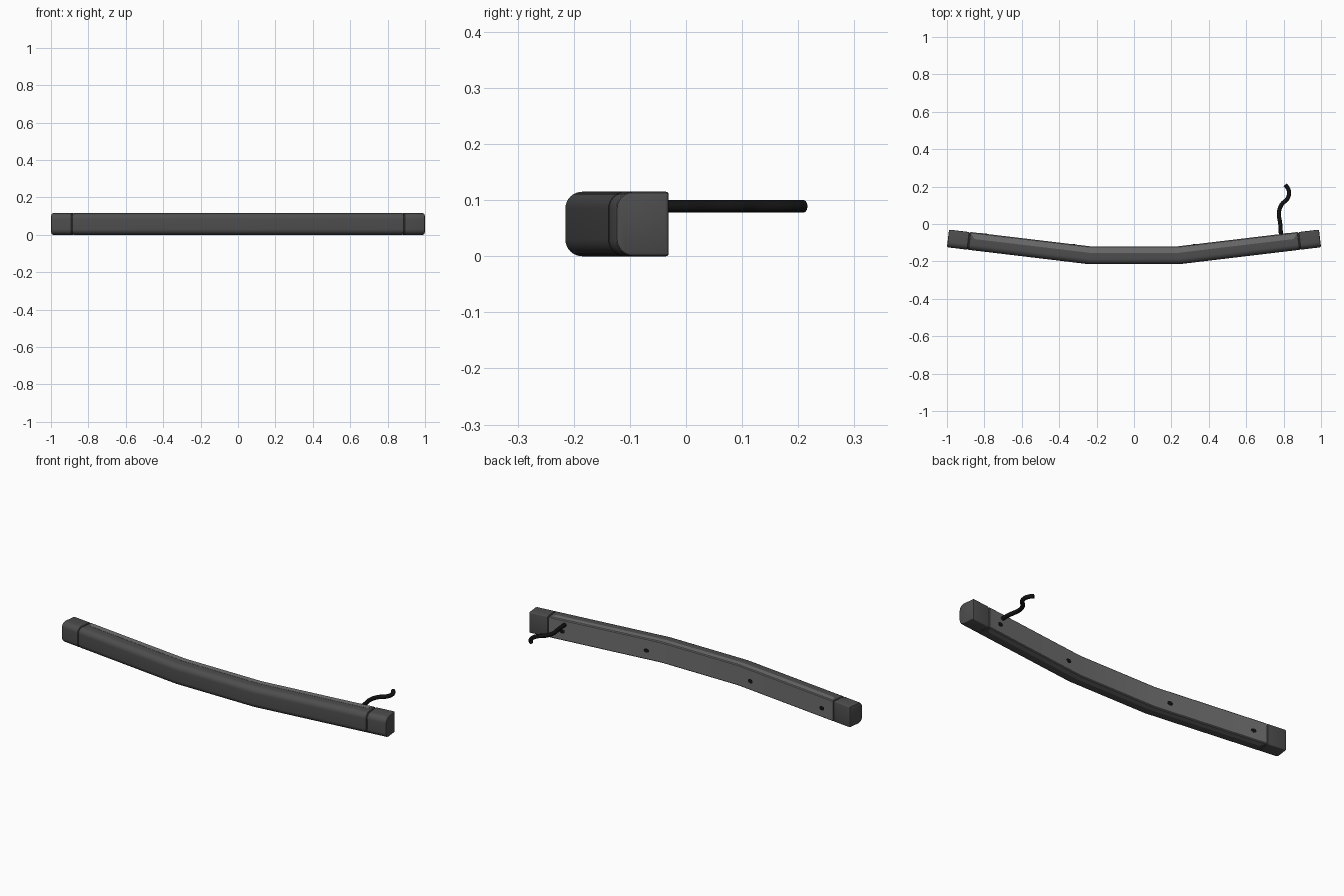
import bpy, bmesh, math
from mathutils import Vector

if "Cube" in bpy.data.objects:
    bpy.data.objects.remove(bpy.data.objects["Cube"])

BEND, END = 0.235, 0.989           # back-line stations along x
SLOPE = 0.09 / (END - BEND)
ANG = math.atan(SLOPE)


def material(name, v):
    m = bpy.data.materials.new(name)
    m.diffuse_color = (v, v, v, 1)
    m.use_nodes = True
    m.node_tree.nodes["Principled BSDF"].inputs["Base Color"].default_value = m.diffuse_color
    return m


DARK = material("dark grey plastic", 0.075)
LIGHT = material("mid grey metal", 0.16)
BLACK = material("black rubber", 0.006)


def frame(x):
    """Back-line point and forward direction (mitred at the bends)."""
    s = 1 if x > 0 else -1
    ax = abs(x)
    y = -0.12 + max(0, ax - BEND) * SLOPE
    if abs(ax - BEND) < 1e-6:
        a, k = ANG / 2, 1 / math.cos(ANG / 2)
    else:
        a, k = (ANG if ax > BEND else 0), 1
    return Vector((x, y, 0)), Vector((s * math.sin(a), -math.cos(a), 0)) * k


def profile(inset=0.0):
    """Rounded section (depth, z): tight corners behind, soft ones in front."""
    d0, d1, z0, z1 = inset, 0.095 - inset, inset, 0.115 - inset
    pts = []
    for cx, cz, r, start in ((d0, z0, .005, 180), (d1, z0, .03, 270),
                             (d1, z1, .03, 0), (d0, z1, .005, 90)):
        r = max(r - inset, 0.001)
        ox = cx + r if cx == d0 else cx - r
        oz = cz + r if cz == z0 else cz - r
        n = 8 if r > 0.01 else 3
        for i in range(n + 1):
            t = math.radians(start + 90 * i / n)
            pts.append((ox + r * math.cos(t), oz + r * math.sin(t)))
    return pts


def finish(name, bm, mat):
    bmesh.ops.recalc_face_normals(bm, faces=bm.faces)
    me = bpy.data.meshes.new(name)
    bm.to_mesh(me)
    bm.free()
    me.materials.append(mat)
    ob = bpy.data.objects.new(name, me)
    bpy.context.collection.objects.link(ob)
    bpy.ops.object.select_all(action='DESELECT')
    ob.select_set(True)
    bpy.context.view_layer.objects.active = ob
    bpy.ops.object.shade_smooth_by_angle(angle=math.radians(35))
    return ob


def sweep(name, sections, mat):
    """Loft closed sections given as lists of (x station, depth, z)."""
    bm = bmesh.new()
    rings = []
    for sec in sections:
        ring = []
        for x, d, z in sec:
            p, n = frame(x)
            ring.append(bm.verts.new(p + n * d + Vector((0, 0, z))))
        rings.append(ring)
    for a, b in zip(rings, rings[1:]):
        for i in range(len(a)):
            j = (i + 1) % len(a)
            bm.faces.new((a[i], a[j], b[j], b[i]))
    bm.faces.new(rings[0])
    bm.faces.new(rings[-1])
    return finish(name, bm, mat)


def section(x, inset):
    return [(x, d, z) for d, z in profile(inset)]


# main cover, bent in two places
sweep("main_cover", [section(x, i) for x, i in (
    (-.876, .003), (-.873, 0), (-BEND, 0), (BEND, 0), (.873, 0), (.876, .003))], DARK)

# end caps with softened edges, and the recessed joints behind them
for s, side in ((-1, "left"), (1, "right")):
    sweep(side + "_end_cap", [section(s * x, i) for x, i in (
        (.879, .003), (.882, 0), (.982, 0), (.987, .002), (END, .006))], DARK)
    sweep(side + "_joint", [section(s * x, .004) for x in (.87, .885)], DARK)

# back bracket: a thin skin wrapped round the rear, with slanted ends
E = 0.0008
outline = [(.034, .115 + E), (.004, .115 + E), (-E, .111), (-E, .004),
           (.004, -E), (.034, -E), (.034, .001), (.006, .001),
           (.002, .006), (.002, .109), (.006, .114), (.034, .114)]
sweep("back_bracket", [[(x - math.copysign(max(d, 0) * .7, x) * (abs(x) > BEND), d, z)
                        for d, z in outline] for x in (-.874, -BEND, BEND, .874)], LIGHT)

# oval mounting slots on the back
for k, x in enumerate((-.80, -.32, .32, .80)):
    bm = bmesh.new()
    p, n = frame(x)
    along = Vector((-n.y, n.x, 0))
    rings = []
    for depth in (.001, -.002):
        rings.append([bm.verts.new(p + n * depth + along * (.016 * math.cos(t))
                                   + Vector((0, 0, .05 + .011 * math.sin(t))))
                      for t in (math.tau * i / 20 for i in range(20))])
    a, b = rings
    for i in range(20):
        j = (i + 1) % 20
        bm.faces.new((a[i], a[j], b[j], b[i]))
    bm.faces.new(a)
    bm.faces.new(b)
    finish("mounting_slot_%d" % (k + 1), bm, BLACK)

# wavy cable leaving the back near the right end
cu = bpy.data.curves.new("cable", 'CURVE')
cu.dimensions = '3D'
cu.bevel_depth = 0.011
cu.bevel_resolution = 4
cu.use_fill_caps = True
cu.resolution_u = 8
path = ((.786, -.07), (.782, 0), (.775, .06), (.79, .105), (.82, .135),
        (.829, .165), (.823, .19), (.808, .21))
sp = cu.splines.new('BEZIER')
sp.bezier_points.add(len(path) - 1)
for bp, (x, y) in zip(sp.bezier_points, path):
    bp.co = (x, y, .089)
    bp.handle_left_type = bp.handle_right_type = 'AUTO'
cu.materials.append(BLACK)
cable = bpy.data.objects.new("cable", cu)
bpy.context.collection.objects.link(cable)
bpy.ops.object.select_all(action='DESELECT')
cable.select_set(True)
bpy.context.view_layer.objects.active = cable
bpy.ops.object.convert(target='MESH')
bpy.ops.object.shade_smooth_by_angle(angle=math.radians(35))
